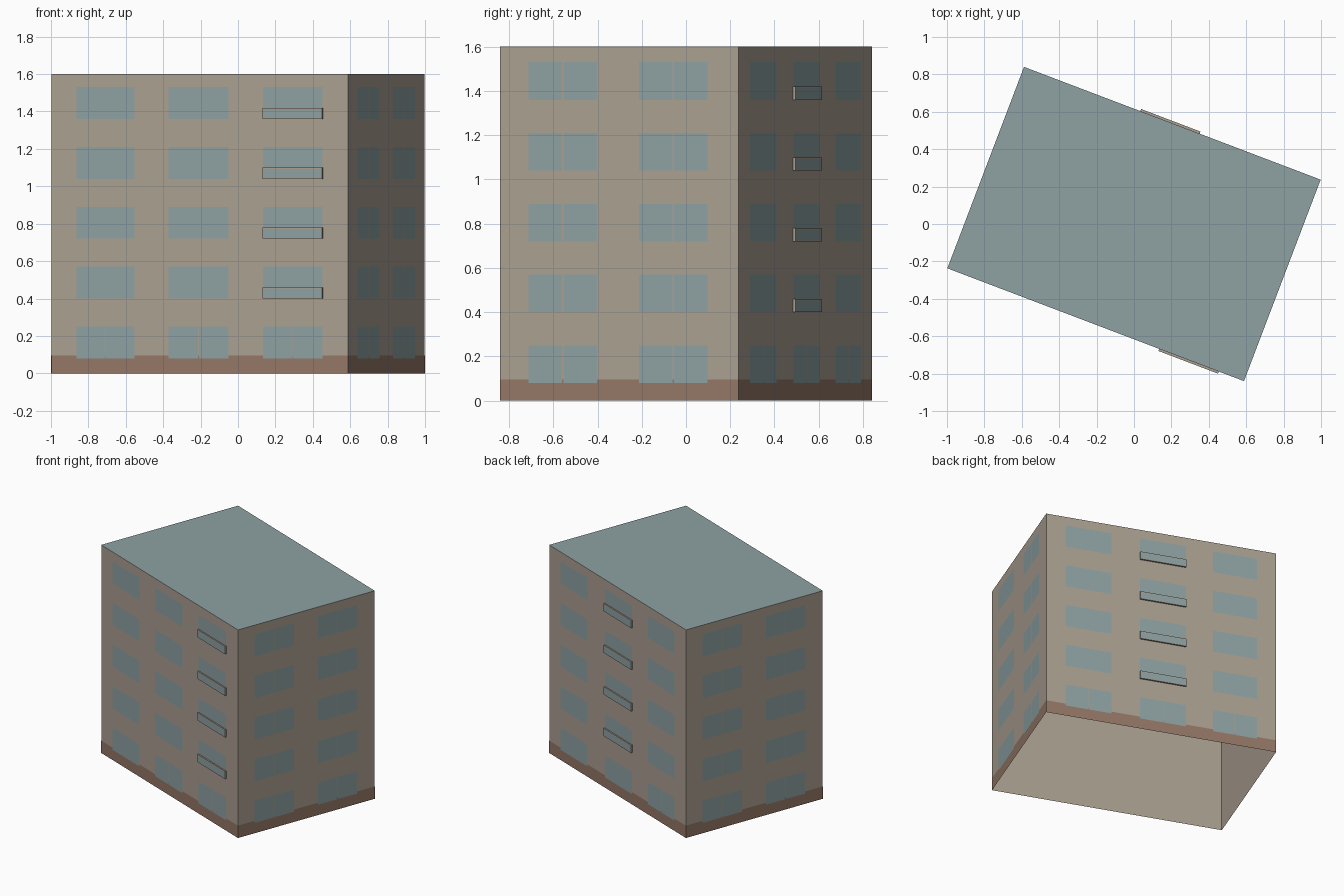
import bpy, bmesh
from mathutils import Vector

if "Cube" in bpy.data.objects:
    bpy.data.objects.remove(bpy.data.objects["Cube"])


def material(name, srgb):
    col = [(c / 255 / 12.92 if c < 10 else ((c / 255 + 0.055) / 1.055) ** 2.4) for c in srgb] + [1]
    m = bpy.data.materials.new(name)
    m.use_nodes = True
    m.diffuse_color = col
    bsdf = m.node_tree.nodes["Principled BSDF"]
    bsdf.inputs["Base Color"].default_value = col
    bsdf.inputs["Roughness"].default_value = 0.9
    return m


WALL = material("warm beige plaster", (172, 160, 146))
GLASS = material("grey teal", (142, 161, 162))
BRICK = material("brown plinth", (148, 119, 103))

HEIGHT, PLINTH, SKIN = 1.6, 0.095, 0.002
FLOOR_STEP, SILL, WINDOW_H = 0.32, 0.08, 0.17
corners = [Vector(c) for c in ((-0.998, -0.237), (0.588, -0.84), (0.998, 0.237), (-0.588, 0.84))]


def finish(name, bm, mats):
    mesh = bpy.data.meshes.new(name)
    bm.to_mesh(mesh)
    bm.free()
    for m in mats:
        mesh.materials.append(m)
    obj = bpy.data.objects.new(name, mesh)
    bpy.context.collection.objects.link(obj)


def facade_point(side, u, z, out=0.0):
    """Point at fraction u along one wall, at height z, pushed outward."""
    a, b = corners[side], corners[(side + 1) % 4]
    along = (b - a).normalized()
    p = a.lerp(b, u) + Vector((along.y, -along.x)) * out
    return Vector((p.x, p.y, z))


def plate(bm, side, u0, u1, z0, z1, out=SKIN):
    quad = ((u0, z0), (u1, z0), (u1, z1), (u0, z1))
    return bm.faces.new([bm.verts.new(facade_point(side, u, z, out)) for u, z in quad])


# Building shell: four walls and a flat roof, open underneath
bm = bmesh.new()
low = [bm.verts.new((c.x, c.y, 0)) for c in corners]
top = [bm.verts.new((c.x, c.y, HEIGHT)) for c in corners]
for i in range(4):
    j = (i + 1) % 4
    bm.faces.new((low[i], low[j], top[j], top[i]))
bm.faces.new(top).material_index = 1
finish("building_shell", bm, [WALL, GLASS])

# Plinth band around the foot of the walls
bm = bmesh.new()
for side in range(4):
    plate(bm, side, 0, 1, 0, PLINTH, SKIN / 2)
finish("plinth_band", bm, [BRICK])

# Window columns on each facade, and the column that carries balconies
long_front = [(0.085, 0.28), (0.396, 0.597), (0.714, 0.915)]
long_back = [(0.083, 0.283), (0.408, 0.608), (0.725, 0.917)]
short_side = [(0.12, 0.407), (0.583, 0.87)]
facades = [
    ("front", long_front, 2),
    ("right_end", short_side, None),
    ("back", long_back, 1),
    ("left_end", short_side, None),
]


def balcony(name, side, u0, u1, z0):
    """Shallow parapet: teal front panel with a plaster cap and sides."""
    depth, z1 = 0.012, z0 + 0.06
    bm = bmesh.new()
    rings = []
    for out in (0.0, depth):
        quad = ((u0, z0), (u1, z0), (u1, z1), (u0, z1))
        rings.append([bm.verts.new(facade_point(side, u, z, out)) for u, z in quad])
    for i in range(4):
        j = (i + 1) % 4
        bm.faces.new((rings[0][i], rings[0][j], rings[1][j], rings[1][i]))
    bm.faces.new(rings[1])
    plate(bm, side, u0, u1, z0 + 0.004, z1 - 0.007, depth + 0.001).material_index = 1
    finish(name, bm, [WALL, GLASS])


for side, (label, columns, balcony_column) in enumerate(facades):
    bm = bmesh.new()
    for floor in range(5):
        z0 = SILL + floor * FLOOR_STEP
        for col, (u0, u1) in enumerate(columns):
            # Two-pane windows on the ends and the ground floor
            if balcony_column is None or floor == 0:
                mid, gap = (u0 + u1) / 2, 0.003 if balcony_column is None else 0.0012
                plate(bm, side, u0, mid - gap, z0, z0 + WINDOW_H)
                plate(bm, side, mid + gap, u1, z0, z0 + WINDOW_H)
            else:
                plate(bm, side, u0, u1, z0, z0 + WINDOW_H)
            if col == balcony_column and floor > 0:
                balcony(f"{label}_balcony_{floor}", side, u0, u1, z0)
    finish(f"{label}_windows", bm, [GLASS])
